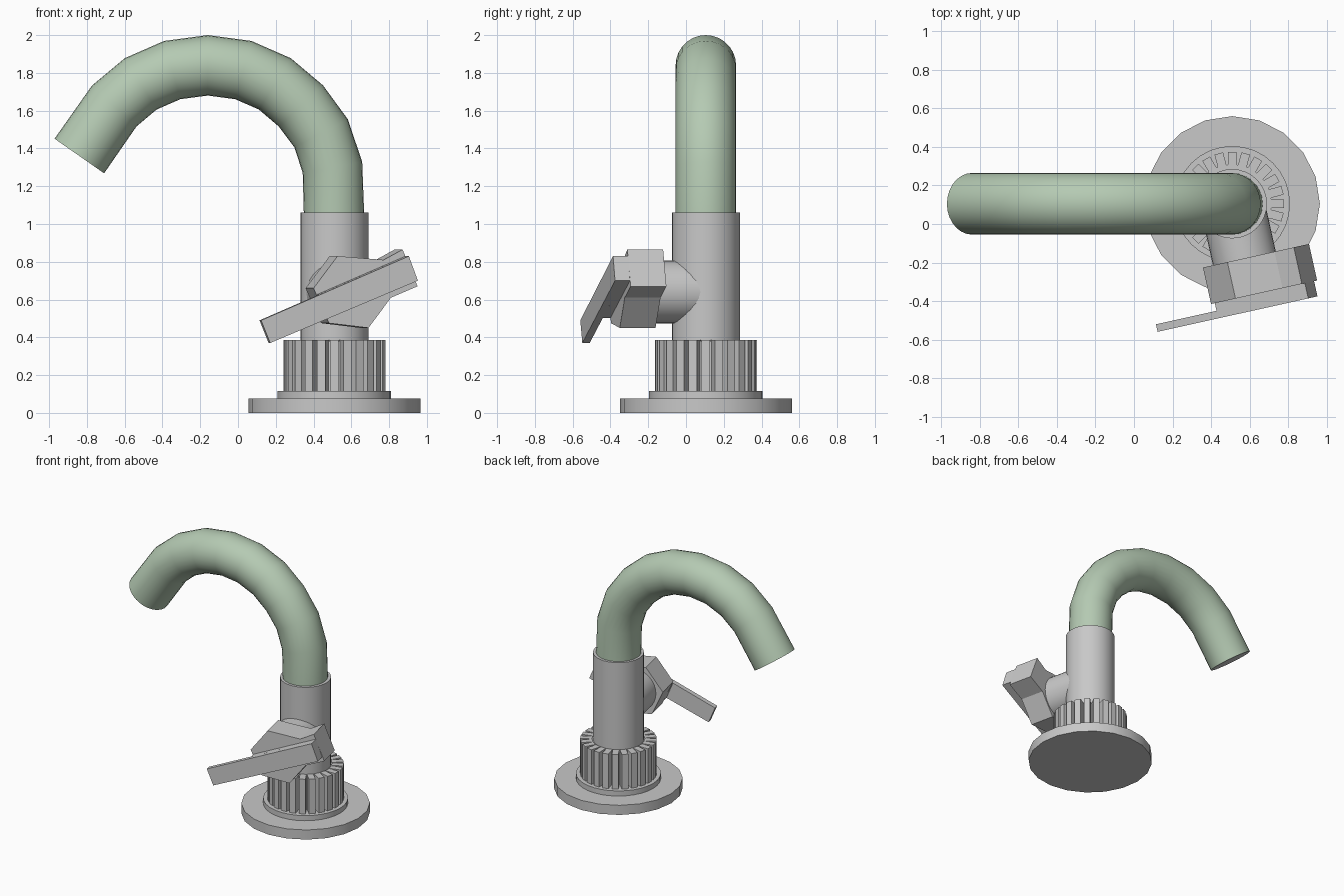
import bpy, bmesh, math
from mathutils import Vector, Matrix

if "Cube" in bpy.data.objects:
    bpy.data.objects.remove(bpy.data.objects["Cube"])


def material(name, rgb):
    m = bpy.data.materials.new(name)
    m.use_nodes = True
    m.diffuse_color = (*rgb, 1)
    m.node_tree.nodes["Principled BSDF"].inputs["Base Color"].default_value = (*rgb, 1)
    return m


GRAY = material("gray metal", (0.58, 0.58, 0.58))
GREEN = material("pale green", (0.46, 0.59, 0.45))
AXIS = Vector((0.51, 0.105, 0))          # upright axis of the tap body
STEM_Z = 0.64                            # height of the handle stem
# Handle frame: x along the lever, y outward from the body, z up
HANDLE = Matrix.Translation(AXIS) @ Matrix.Rotation(math.radians(12.5), 4, 'Z')


def finish(name, bm, mats, smooth=False):
    bmesh.ops.recalc_face_normals(bm, faces=bm.faces)
    me = bpy.data.meshes.new(name)
    bm.to_mesh(me)
    bm.free()
    for m in mats:
        me.materials.append(m)
    ob = bpy.data.objects.new(name, me)
    bpy.context.collection.objects.link(ob)
    if smooth:
        bpy.ops.object.select_all(action='DESELECT')
        ob.select_set(True)
        bpy.context.view_layer.objects.active = ob
        bpy.ops.object.shade_smooth_by_angle(angle=math.radians(35))
    return ob


def cylinder(name, r, z0, z1, sides, matrix=None):
    bm = bmesh.new()
    bmesh.ops.create_cone(bm, cap_ends=True, segments=sides, radius1=r, radius2=r,
                          depth=z1 - z0, matrix=Matrix.Translation((0, 0, (z0 + z1) / 2)))
    bm.transform(matrix if matrix else Matrix.Translation(AXIS))
    return finish(name, bm, [GRAY], True)


def plate(name, outline, n0, n1):
    """Extrude a (along, height) outline outward between two handle depths."""
    bm = bmesh.new()
    face = bm.faces.new([bm.verts.new((u, -n0, z)) for u, z in outline])
    ext = bmesh.ops.extrude_face_region(bm, geom=[face])
    moved = [v for v in ext["geom"] if isinstance(v, bmesh.types.BMVert)]
    bmesh.ops.translate(bm, verts=moved, vec=(0, n0 - n1, 0))
    # the extruded region keeps its starting face as the rear cap
    if not face.is_valid:
        bmesh.ops.holes_fill(bm, edges=[e for e in bm.edges if e.is_boundary])
    bm.transform(HANDLE)
    return finish(name, bm, [GRAY])


# Round base and body
cylinder("base_flange", 0.455, 0, 0.075, 20)
cylinder("base_step", 0.30, 0.075, 0.115, 32)
cylinder("collar_core", 0.205, 0.115, 0.38, 32)
cylinder("body_column", 0.18, 0.115, 1.06, 32)

# Ribs around the collar
bm = bmesh.new()
RIBS = 24
for i in range(RIBS):
    m = (Matrix.Translation(AXIS) @ Matrix.Rotation(2 * math.pi * i / RIBS, 4, 'Z')
         @ Matrix.Translation((0.228, 0, 0.25)) @ Matrix.Diagonal((0.084, 0.046, 0.27, 1)))
    bmesh.ops.create_cube(bm, size=1, matrix=m)
finish("collar_ribs", bm, [GRAY])

# Curved spout swept along a flat path, with a gray end disc
PATH = [(0.51, 1.0), (0.50, 1.30), (0.44, 1.48), (0.333, 1.625), (0.195, 1.742), (0.028, 1.815),
        (-0.16, 1.84), (-0.348, 1.815), (-0.515, 1.742), (-0.655, 1.625), (-0.84, 1.36)]
SIDES, R = 28, 0.16
pts = [Vector((x, 0, z)) for x, z in PATH]
bm = bmesh.new()
rings = []
for i, p in enumerate(pts):
    a = (p - pts[i - 1]).normalized() if i else None
    b = (pts[i + 1] - p).normalized() if i < len(pts) - 1 else None
    t = Vector((0, 0, 1)) if a is None else a if b is None else (a + b).normalized()
    out = Vector((t.z, 0, -t.x))
    rings.append([bm.verts.new(p + out * R * math.cos(w) + Vector((0, AXIS.y + R * math.sin(w), 0)))
                  for w in (2 * math.pi * k / SIDES for k in range(SIDES))])
for r0, r1 in zip(rings, rings[1:]):
    for k in range(SIDES):
        j = (k + 1) % SIDES
        bm.faces.new((r0[k], r0[j], r1[j], r1[k]))
bm.faces.new(rings[0])
bm.faces.new(rings[-1]).material_index = 1
finish("spout", bm, [GREEN, GRAY], True)

# Handle stem, pointing outward from the body
cylinder("handle_stem", 0.167, 0.0, 0.30, 32,
         HANDLE @ Matrix.Translation((0, 0, STEM_Z)) @ Matrix.Rotation(math.pi / 2, 4, 'X'))

# Faceted hub with a tongue toward the lever's butt end
plate("handle_hub", [(-0.22, 0.66), (-0.09, 0.83), (0.16, 0.81), (0.263, 0.865),
                     (0.344, 0.67), (0.20, 0.61), (0.078, 0.45), (-0.136, 0.475)], 0.29, 0.484)

# Lever blade and the thicker pad behind it, both on the same slant
tip, butt = [(-0.522, 0.49), (-0.473, 0.37)], [(0.328, 0.70), (0.279, 0.83)]
plate("lever_blade", tip + butt, 0.525, 0.565)
plate("lever_pad", [(-0.20, 0.627), (-0.15, 0.503)] + butt, 0.484, 0.525)
